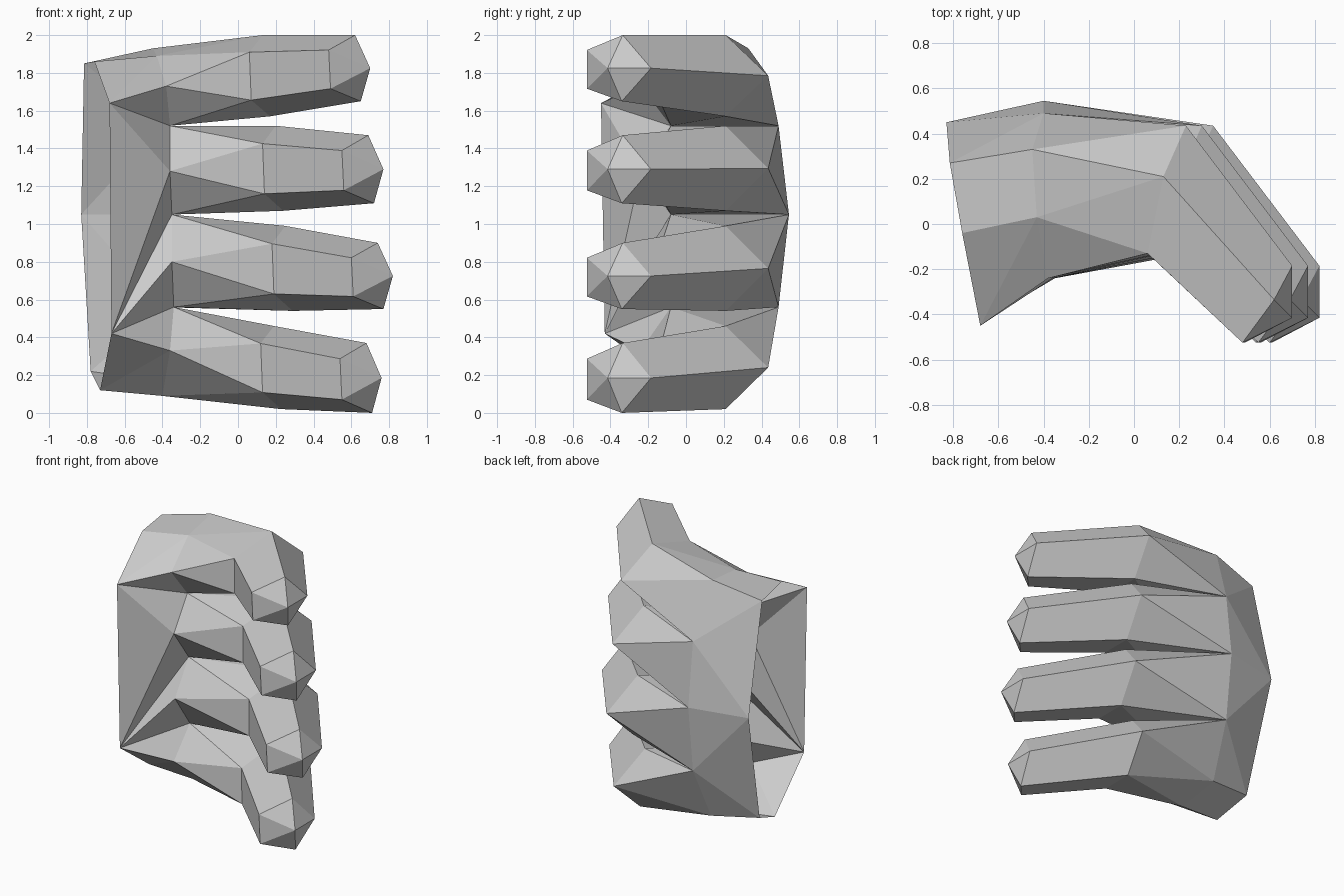
import bpy
import bmesh

cube = bpy.data.objects.get("Cube")
if cube:
    bpy.data.objects.remove(cube, do_unlink=True)

skin = bpy.data.materials.new("plain_grey")
skin.use_nodes = True
GREY = (0.6, 0.6, 0.6, 1)
skin.diffuse_color = GREY
skin.node_tree.nodes["Principled BSDF"].inputs["Base Color"].default_value = GREY


def build(name, points, faces):
    """Flat-shaded mesh from named points and faces listing those names."""
    bm = bmesh.new()
    verts = {key: bm.verts.new(co) for key, co in points.items()}
    for face in faces:
        bm.faces.new([verts[key] for key in face])
    bmesh.ops.recalc_face_normals(bm, faces=bm.faces)
    mesh = bpy.data.meshes.new(name)
    bm.to_mesh(mesh)
    bm.free()
    mesh.materials.append(skin)
    obj = bpy.data.objects.new(name, mesh)
    bpy.context.collection.objects.link(obj)
    return obj


# Edges where the fingers meet the palm: back and front of each gap, top to bottom
back = [(-0.45, 0.33, 1.93), (-0.40, 0.49, 1.52), (-0.40, 0.545, 1.05),
        (-0.40, 0.49, 0.56), (-0.43, 0.32, 0.17)]
front = [(-0.43, 0.03, 1.89), (-0.36, -0.08, 1.52), (-0.35, -0.08, 1.05),
         (-0.34, -0.08, 0.56), (-0.40, 0.03, 0.09)]
# Palm-side root of each finger
root = [(-0.38, -0.24, 1.73), (-0.36, -0.24, 1.28),
        (-0.35, -0.24, 0.80), (-0.36, -0.24, 0.33)]

# Palm: open at the wrist
palm = {
    "palm_top": (-0.68, -0.45, 1.64), "top_front": (-0.76, -0.04, 1.86),
    "top_back": (-0.815, 0.27, 1.85), "back_mid": (-0.83, 0.45, 1.05),
    "low_back": (-0.78, 0.25, 0.22), "low_front": (-0.73, 0.0, 0.12),
    "palm_low": (-0.67, -0.43, 0.42),
}
for i in range(5):
    palm[f"b{i}"] = back[i]
    palm[f"f{i}"] = front[i]
for i in range(4):
    palm[f"r{i}"] = root[i]
build("palm", palm, [
    # back of the hand
    ("top_back", "b0", "b1"), ("top_back", "b1", "back_mid"),
    ("back_mid", "b1", "b2"), ("back_mid", "b2", "b3"),
    ("back_mid", "b3", "low_back"), ("low_back", "b3", "b4"),
    # upper and lower edges
    ("top_back", "top_front", "f0", "b0"),
    ("top_front", "palm_top", "f0"), ("palm_top", "r0", "f0"),
    ("low_back", "b4", "f4", "low_front"),
    ("low_front", "f4", "r3"), ("low_front", "r3", "palm_low"),
    # inside of the hand
    ("palm_top", "f1", "r0"), ("palm_top", "r1", "f1"),
    ("palm_top", "palm_low", "r1"), ("palm_low", "f2", "r1"),
    ("palm_low", "r2", "f2"), ("palm_low", "f3", "r2"),
    ("palm_low", "r3", "f3"),
])

# Five-sided finger sections: x, y, height as a share of the half width
RING = ["top", "outer", "bottom", "in_low", "in_high"]
MIDDLE = [(0.13, 0.21, 1), (0.23, 0.435, 0), (0.17, 0.21, -1),
          (0.07, -0.14, -0.6), (0.06, -0.13, 0.58)]
TIP = [(0.62, -0.335, 1), (0.70, -0.185, 0), (0.65, -0.34, -1),
       (0.49, -0.525, -0.62), (0.48, -0.525, 0.55)]

# Name, x shift, middle height and half width, tip height and half width
FINGERS = [
    ("index_finger", 0.00, 1.785, 0.215, 1.825, 0.175),
    ("middle_finger", 0.07, 1.295, 0.225, 1.290, 0.180),
    ("ring_finger", 0.12, 0.765, 0.225, 0.725, 0.175),
    ("little_finger", 0.06, 0.240, 0.220, 0.185, 0.185),
]

for i, (name, dx, mid_z, mid_w, tip_z, tip_w) in enumerate(FINGERS):
    pts = {"back_top": back[i], "back_low": back[i + 1],
           "front_top": front[i], "front_low": front[i + 1], "root": root[i],
           "end": (0.70 + dx, -0.415, tip_z)}
    for key, m, t in zip(RING, MIDDLE, TIP):
        pts["m_" + key] = (m[0] + dx, m[1], mid_z + m[2] * mid_w)
        pts["t_" + key] = (t[0] + dx, t[1], tip_z + t[2] * tip_w)
    # first joint, joined to the palm
    faces = [
        ("back_top", "back_low", "m_outer"), ("back_top", "m_outer", "m_top"),
        ("back_low", "m_bottom", "m_outer"), ("front_top", "back_top", "m_top"),
        ("front_low", "m_bottom", "back_low"), ("front_top", "m_top", "m_in_high"),
        ("front_top", "m_in_high", "root"), ("root", "m_in_high", "m_in_low"),
        ("root", "m_in_low", "front_low"), ("front_low", "m_in_low", "m_bottom"),
    ]
    # outer joint and pointed fingertip
    for a, b in zip(RING, RING[1:] + RING[:1]):
        faces.append(("m_" + a, "m_" + b, "t_" + b, "t_" + a))
        faces.append(("t_" + a, "t_" + b, "end"))
    build(name, pts, faces)
